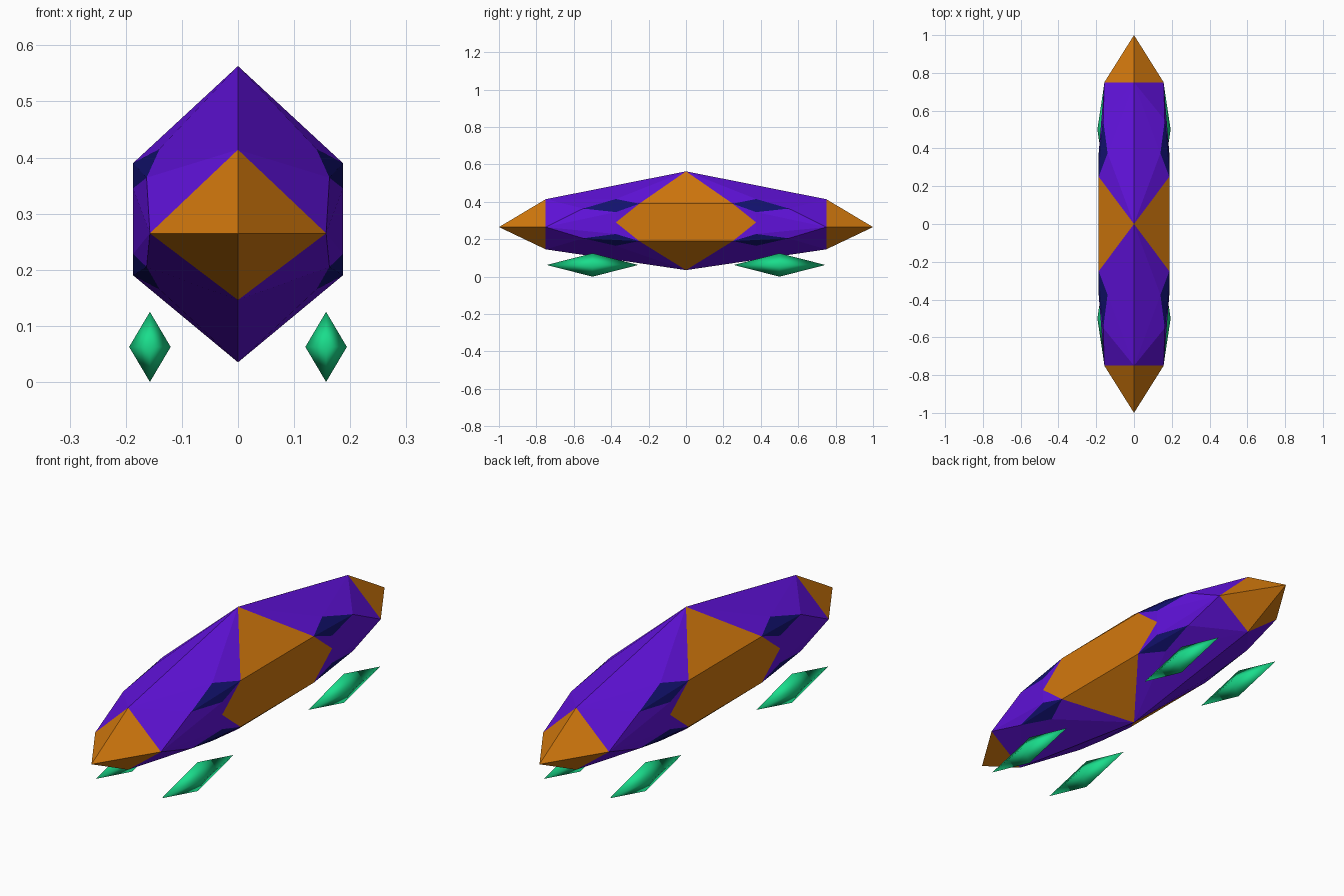
import bpy, bmesh
from mathutils import Vector

if "Cube" in bpy.data.objects:
    bpy.data.objects.remove(bpy.data.objects["Cube"])


def material(name, rgb):
    m = bpy.data.materials.new(name)
    m.diffuse_color = (*rgb, 1)
    m.use_nodes = True
    m.node_tree.nodes["Principled BSDF"].inputs["Base Color"].default_value = m.diffuse_color
    return m


purple = material("purple", (0.12, 0.006, 0.72))
orange = material("orange", (0.65, 0.19, 0.004))
navy = material("navy", (0.006, 0.006, 0.16))
green = material("green", (0.01, 0.72, 0.26))

# Key points of one quarter (x > 0, y > 0); index 0 = upper, 1 = lower
peak = [(0, 0, 0.563), (0, 0, 0.035)]
collar = [(0, 0.75, 0.414), (0, 0.75, 0.146)]
panel = [(0.187, 0.25, 0.39), (0.187, 0.25, 0.19)]
gem_in = [(0.14, 0.375, 0.415), (0.14, 0.375, 0.165)]
gem_end = [(0.163, 0.55, 0.364), (0.163, 0.55, 0.205)]
gem_side = [(0.187, 0.375, 0.345), (0.187, 0.375, 0.228)]
panel_end = (0.187, 0.375, 0.29)
cheek = (0.157, 0.75, 0.265)
nose = (0, 1, 0.265)
belt = (0.187, 0, 0.29)


def quarter_part(name, faces, mat):
    """Build quarter faces, mirrored over x and y, with flat shading."""
    bm = bmesh.new()
    centre = Vector((0, 0, 0.28))
    for sx in (1, -1):
        for sy in (1, -1):
            for f in faces:
                face = bm.faces.new([bm.verts.new((x * sx, y * sy, z)) for x, y, z in f])
                face.normal_update()
                if face.normal.dot(face.calc_center_median() - centre) < 0:
                    face.normal_flip()
    bmesh.ops.remove_doubles(bm, verts=bm.verts[:], dist=0.0005)
    me = bpy.data.meshes.new(name)
    bm.to_mesh(me)
    bm.free()
    me.materials.append(mat)
    ob = bpy.data.objects.new(name, me)
    bpy.context.collection.objects.link(ob)
    return ob


hull, panels, tips, facets = [], [], [], []
for i in (0, 1):
    hull += [
        (peak[i], panel[i], gem_in[i]),
        (peak[i], gem_in[i], collar[i]),
        (collar[i], gem_in[i], gem_end[i]),
        (collar[i], gem_end[i], cheek),
        (cheek, gem_end[i], gem_side[i]),
        (cheek, gem_side[i], panel_end),
        (panel[i], gem_side[i], panel_end),
    ]
    flat = (belt[0], 0, panel[i][2])
    panels += [(peak[i], flat, panel[i]), (flat, belt, panel_end, panel[i])]
    tips.append((collar[i], cheek, nose))
    facets += [(panel[i], gem_in[i], gem_end[i]), (panel[i], gem_end[i], gem_side[i])]

quarter_part("hull", hull, purple)
quarter_part("side_panels", panels, orange)
quarter_part("end_tips", tips, orange)
quarter_part("dark_facets", facets, navy)

# Four floating diamond feet with smooth shading
for sx, side in ((-1, "left"), (1, "right")):
    for sy, end in ((-1, "front"), (1, "back")):
        bm = bmesh.new()
        pts = [bm.verts.new((0, 0, s * 0.0625)) for s in (1, -1)]
        ring = [bm.verts.new(p) for p in ((0.037, 0, 0), (0, 0.245, 0), (-0.037, 0, 0), (0, -0.245, 0))]
        for k in range(4):
            a, b = ring[k], ring[(k + 1) % 4]
            bm.faces.new((a, b, pts[0])).smooth = True
            bm.faces.new((b, a, pts[1])).smooth = True
        me = bpy.data.meshes.new("foot")
        bm.to_mesh(me)
        bm.free()
        me.materials.append(green)
        ob = bpy.data.objects.new(f"foot_{end}_{side}", me)
        ob.location = (sx * 0.157, sy * 0.5, 0.0625)
        bpy.context.collection.objects.link(ob)
